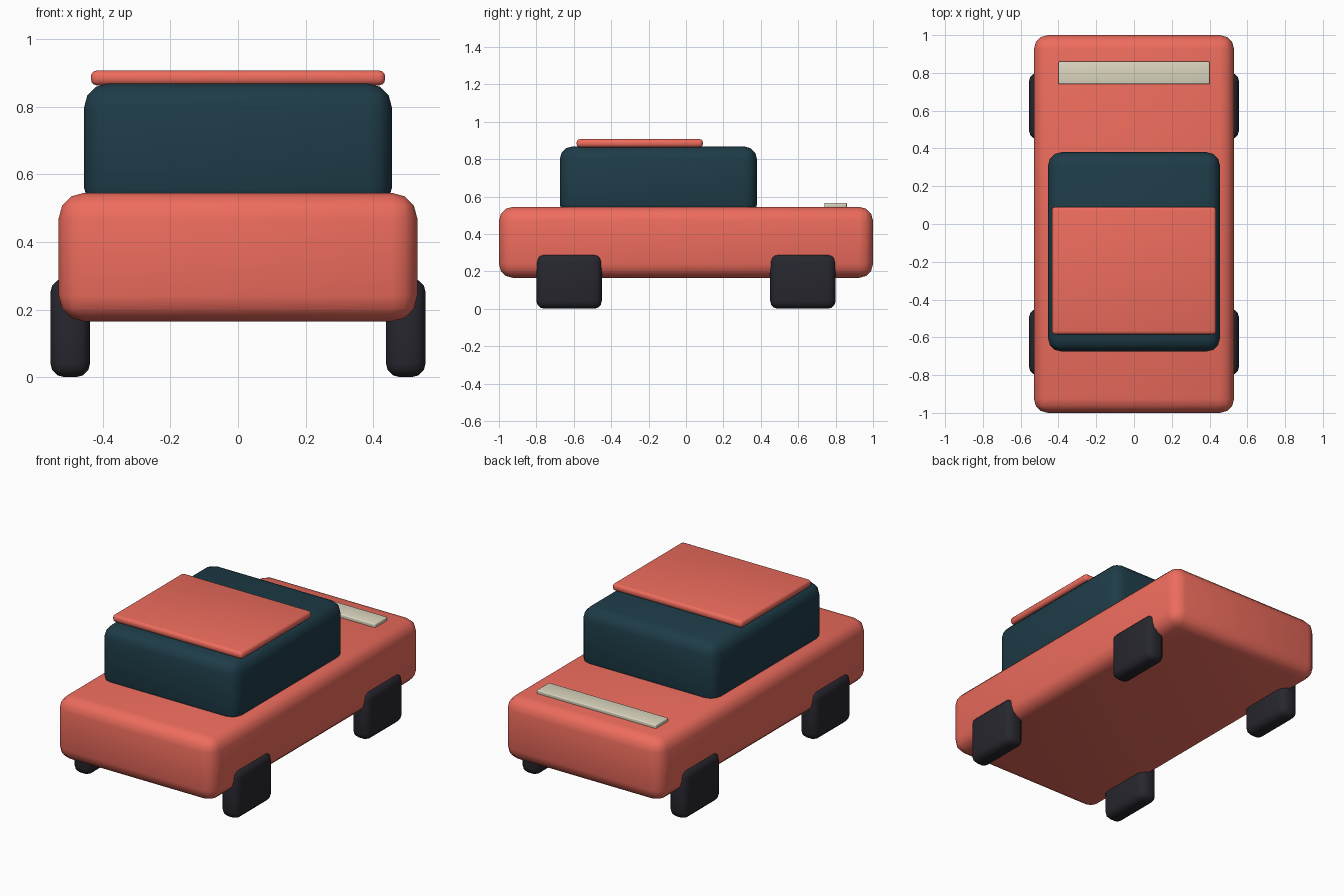
import bpy
import math

if "Cube" in bpy.data.objects:
    bpy.data.objects.remove(bpy.data.objects["Cube"])


def material(name, color):
    m = bpy.data.materials.new(name)
    m.diffuse_color = (*color, 1)
    m.use_nodes = True
    m.node_tree.nodes["Principled BSDF"].inputs["Base Color"].default_value = m.diffuse_color
    return m


CORAL = material("coral_paint", (0.85, 0.15, 0.11))
GLASS = material("dark_glass", (0.013, 0.045, 0.065))
RUBBER = material("rubber", (0.02, 0.02, 0.028))
CREAM = material("cream", (0.72, 0.68, 0.53))


def rounded_box(name, lo, hi, radius, mat, segments=3):
    """Box between two corners with rounded edges."""
    centre = [(a + b) / 2 for a, b in zip(lo, hi)]
    bpy.ops.mesh.primitive_cube_add(size=1, location=centre)
    ob = bpy.context.object
    ob.name = name
    ob.scale = [b - a for a, b in zip(lo, hi)]
    bpy.ops.object.transform_apply(location=False, rotation=False, scale=True)
    bevel = ob.modifiers.new("Bevel", 'BEVEL')
    bevel.width = radius
    bevel.segments = segments
    bpy.ops.object.modifier_apply(modifier=bevel.name)
    bpy.ops.object.shade_smooth_by_angle(angle=math.radians(40))
    ob.data.materials.append(mat)
    return ob


# Main body, cabin and roof panel
rounded_box("body", (-0.53, -1.0, 0.165), (0.53, 1.0, 0.545), 0.075, CORAL)
rounded_box("cabin", (-0.455, -0.675, 0.49), (0.455, 0.38, 0.868), 0.07, GLASS)
rounded_box("roof", (-0.435, -0.585, 0.863), (0.435, 0.09, 0.907), 0.018, CORAL)

# Pale strip on the rear deck
rounded_box("deck_strip", (-0.40, 0.74, 0.54), (0.40, 0.86, 0.566), 0.006, CREAM)

# Four blocky wheels
for side, sx in (("left", -1), ("right", 1)):
    for end, sy in (("front", -1), ("rear", 1)):
        x, y = sx * 0.496, sy * 0.625
        rounded_box(f"{end}_{side}_wheel", (x - 0.059, y - 0.175, 0.0),
                    (x + 0.059, y + 0.175, 0.292), 0.042, RUBBER)
